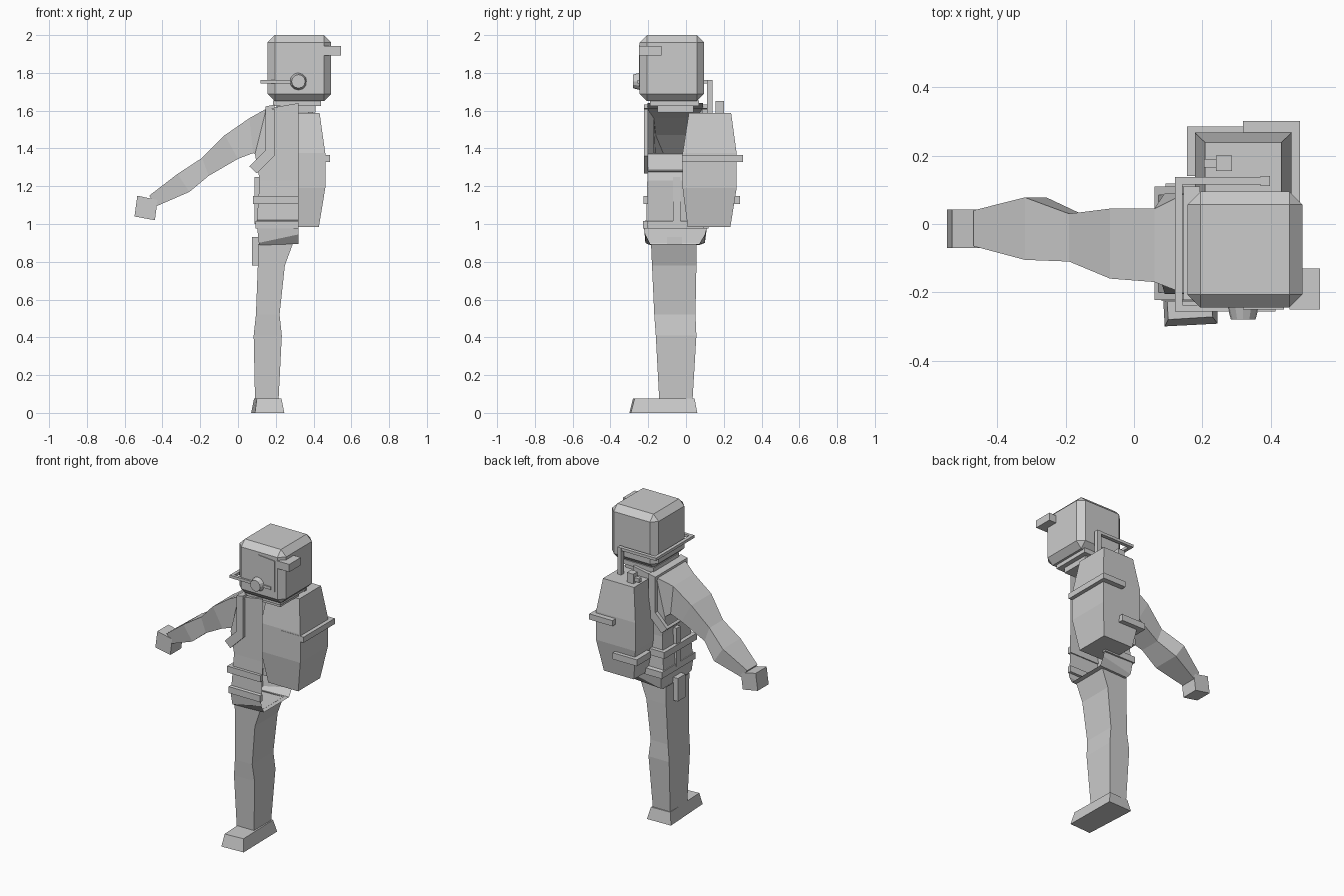
import bpy, bmesh
from mathutils import Vector


def finish(name, bm, recalc=True):
    if recalc:
        bmesh.ops.recalc_face_normals(bm, faces=bm.faces)
    me = bpy.data.meshes.new(name)
    bm.to_mesh(me)
    bm.free()
    ob = bpy.data.objects.new(name, me)
    bpy.context.collection.objects.link(ob)
    return ob


def loft(name, rings, closed=True, cap0=True, cap1=True, skip=()):
    bm = bmesh.new()
    vs = [[bm.verts.new(p) for p in r] for r in rings]
    n = len(rings[0])
    for i, (a, b) in enumerate(zip(vs, vs[1:])):
        for j in range(n if closed else n - 1):
            k = (j + 1) % n
            if (i, j) not in skip:
                bm.faces.new((a[j], a[k], b[k], b[j]))
    if cap0:
        bm.faces.new(vs[0][::-1])
    if cap1:
        bm.faces.new(vs[-1])
    return finish(name, bm)


def rect(x0, x1, y0, y1, z):
    return [(x0, y0, z), (x1, y0, z), (x1, y1, z), (x0, y1, z)]


def box(name, x0, x1, y0, y1, z0, z1):
    return loft(name, [rect(x0, x1, y0, y1, z0), rect(x0, x1, y0, y1, z1)])


def plate(name, pts, y0, y1):
    return loft(name, [[(x, y, z) for x, z in pts] for y in (y0, y1)])


MID = 0.32  # open centre plane of the half body

# torso: open half shell (left z, centre z, outer x, front y, back y)
rows = [(1.61, 1.64, .15, -.205, .09), (1.37, 1.37, .09, -.205, .085),
        (1.23, 1.23, .115, -.205, .08), (1.02, 1.02, .10, -.21, .09),
        (1.015, 1.015, .098, -.225, .115), (.90, .945, .11, -.215, .10),
        (.888, .895, .115, -.19, .07)]
loft("torso", [[(MID, f, zc), (x, f, zl), (x, b, zl), (MID, b, zc)]
               for zl, zc, x, f, b in rows],
     closed=False, cap0=False, skip={(0, 1)})
loft("torso_top", [[(.15, -.205, 1.61), (.15, .09, 1.61)],
                   [(MID, -.205, 1.64), (MID, .09, 1.64)]],
     closed=False, cap0=False, cap1=False)

# arm: (top x, z, bottom x, z, front y, back y)
arm = [(.15, 1.61, .09, 1.37, -.205, .09), (.06, 1.56, .08, 1.375, -.17, .045),
       (-.07, 1.47, 0, 1.345, -.16, .045), (-.19, 1.35, -.155, 1.255, -.11, .03),
       (-.32, 1.265, -.257, 1.17, -.105, .078), (-.47, 1.15, -.43, 1.095, -.065, .04)]
loft("arm", [[(a, f, b), (c, f, d), (c, k, d), (a, k, b)]
             for a, b, c, d, f, k in arm], cap0=False)
plate("hand", [(-.533, 1.15), (-.426, 1.127), (-.44, 1.02), (-.548, 1.04)], -.07, .043)

# leg and boot
leg = [(.895, .105, .29, -.185, .055), (.78, .105, .248, -.18, .055),
       (.52, .095, .22, -.168, .05), (.41, .083, .232, -.16, .055),
       (.075, .09, .215, -.142, .035)]
loft("leg", [rect(a, b, c, d, z) for z, a, b, c, d in leg], cap0=False)
loft("boot", [[(.09, -.30, 0), (.245, -.292, 0), (.24, .06, 0), (.07, .055, 0)],
              [(.10, -.28, .077), (.23, -.272, .077), (.222, .045, .077), (.085, .04, .077)]])

# head with chamfered edges
head = box("head", .157, .493, -.245, .095, 1.65, 2.0)
bev = head.modifiers.new("chamfer", 'BEVEL')
bev.width, bev.segments = .038, 1
box("neck_ring", .185, .44, -.19, .07, 1.625, 1.655)
box("neck", .21, .41, -.15, .04, 1.59, 1.63)
box("head_lamp", .455, .545, -.25, -.13, 1.893, 1.943)
plate("visor", [(.32, 1.725), (.44, 1.735), (.44, 1.935), (.32, 1.945)], -.25, -.24)

# breathing filter
bm = bmesh.new()
bmesh.ops.create_cone(bm, cap_ends=True, segments=12, radius1=.047, radius2=.036, depth=.04)
for v in bm.verts:
    v.co = Vector((.32 + v.co.x, -.26 - v.co.z, 1.755 + v.co.y))
finish("breathing_filter", bm)

# air hose running from the pack round the head to the filter
box("hose_riser", .37, .398, .112, .14, 1.57, 1.763)
box("hose_back", .12, .398, .115, .138, 1.745, 1.763)
box("hose_side", .12, .142, -.257, .138, 1.745, 1.763)
box("hose_front", .12, .415, -.257, -.237, 1.745, 1.763)

# backpack
loft("backpack", [rect(MID - w, MID + w, c - d, c + d, z)[:] for z, w, d, c in
                  [(.985, .108, .113, .122), (1.19, .142, .143, .125),
                   (1.375, .142, .143, .125), (1.587, .112, .112, .127)]])
box("pack_strap_upper", MID, .487, -.02, .302, 1.328, 1.365)
box("pack_strap_lower", .155, .33, .14, .286, 1.105, 1.147)
box("pack_valve", .24, .287, .155, .20, 1.58, 1.65)
box("pack_valve_knob", .205, .245, .166, .19, 1.60, 1.625)

# shoulder harness, front and back plus bridge over the shoulder
strap = [(.145, 1.61), (.193, 1.61), (.193, 1.36), (.10, 1.268), (.06, 1.305), (.145, 1.39)]
plate("harness_front", strap, -.222, -.2)
plate("harness_back", strap, .085, .11)
plate("harness_top", [(.145, 1.605), (.193, 1.612), (.193, 1.632), (.145, 1.622)], -.222, .11)
plate("harness_side", [(.06, 1.305), (.10, 1.268), (.112, 1.28), (.072, 1.317)], -.2, .085)


# belts wrap front, side and back of the half body
def belt(name, x, y0, y1, z0, z1, t=.025):
    def u(z):
        return [(MID, y0, z), (x, y0, z), (x, y1, z), (MID, y1, z),
                (MID, y1 - t, z), (x + t, y1 - t, z), (x + t, y0 + t, z), (MID, y0 + t, z)]
    loft(name, [u(z0), u(z1)])


belt("waist_belt", .08, -.226, .11, 1.105, 1.147)
belt("hip_belt", .092, -.228, .118, .975, 1.017)
box("side_strap", .088, .115, -.07, -.03, 1.0, 1.25)
box("hip_pouch", .073, .112, -.10, -.02, .78, .93)
